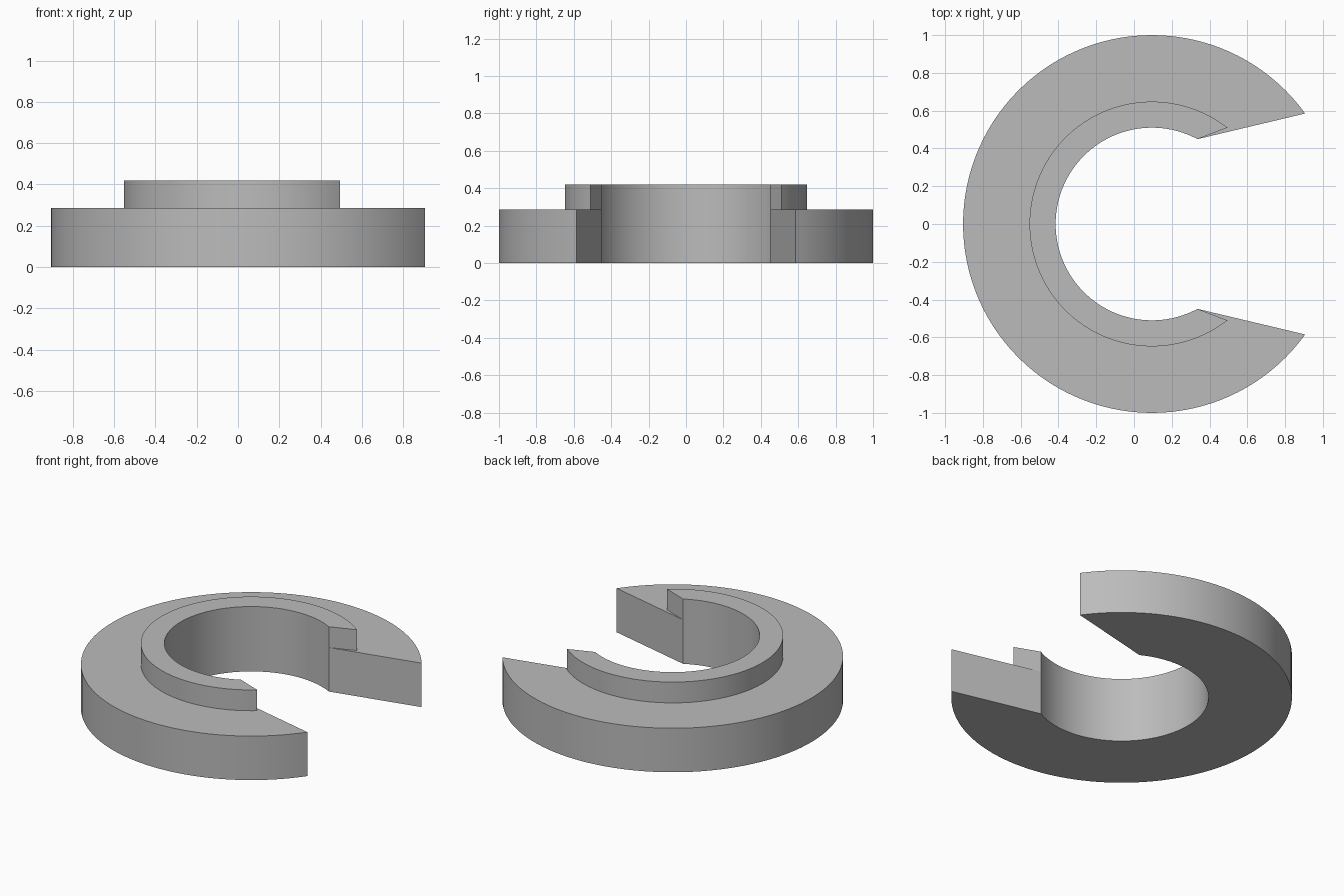
import bpy
import bmesh
import math

cube = bpy.data.objects.get("Cube")
if cube:
    bpy.data.objects.remove(cube)

SEGMENTS = 96
CENTRE_X = 0.095
BASE_TOP, COLLAR_TOP = 0.285, 0.42
# Radius and half angle of the gap for each arc
BORE = (0.51, math.radians(61.8))
COLLAR = (0.648, math.radians(51.9))
RIM = (1.0, math.radians(35.8))

# Plain grey material
grey = bpy.data.materials.new("grey")
grey.use_nodes = True
colour = (0.5, 0.5, 0.5, 1)
grey.diffuse_color = colour
grey.node_tree.nodes["Principled BSDF"].inputs["Base Color"].default_value = colour

bm = bmesh.new()


def arc(circle, z):
    """Open arc of vertices, running round from one side of the gap to the other."""
    radius, gap = circle
    sweep = 2 * math.pi - 2 * gap
    angles = [gap + sweep * i / SEGMENTS for i in range(SEGMENTS + 1)]
    return [bm.verts.new((CENTRE_X + radius * math.cos(a), radius * math.sin(a), z))
            for a in angles]


# Stepped cross-section swept round the ring
bore_low = arc(BORE, 0)
rim_low = arc(RIM, 0)
rim_high = arc(RIM, BASE_TOP)
collar_low = arc(COLLAR, BASE_TOP)
collar_high = arc(COLLAR, COLLAR_TOP)
bore_high = arc(BORE, COLLAR_TOP)
bore_mid = arc(BORE, BASE_TOP)
section = [bore_low, rim_low, rim_high, collar_low, collar_high, bore_high, bore_mid]
for k, a in enumerate(section):
    b = section[(k + 1) % len(section)]
    for i in range(SEGMENTS):
        bm.faces.new((a[i], b[i], b[i + 1], a[i + 1]))

# Flat walls at both sides of the gap, with the small ledge beside the collar
for end in (0, SEGMENTS):
    for loop in ((bore_low, rim_low, rim_high, bore_mid),
                 (bore_mid, collar_low, collar_high, bore_high),
                 (bore_mid, rim_high, collar_low)):
        bm.faces.new([line[end] for line in loop])

bmesh.ops.recalc_face_normals(bm, faces=bm.faces)
mesh = bpy.data.meshes.new("split_flanged_ring")
bm.to_mesh(mesh)
bm.free()
mesh.materials.append(grey)

ring = bpy.data.objects.new("split_flanged_ring", mesh)
bpy.context.collection.objects.link(ring)
bpy.ops.object.select_all(action='DESELECT')
bpy.context.view_layer.objects.active = ring
ring.select_set(True)
bpy.ops.object.shade_smooth_by_angle(angle=math.radians(30))
